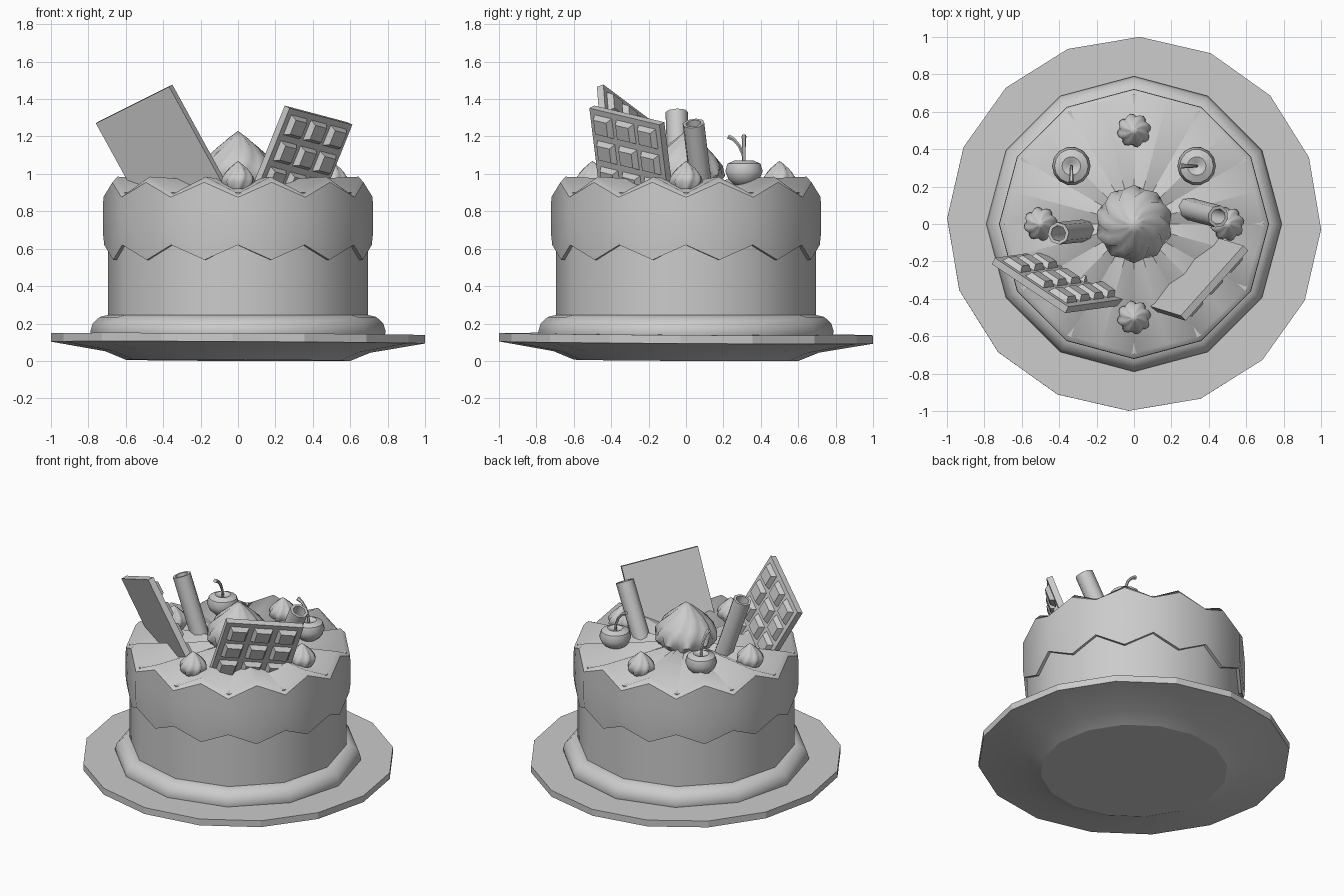
import bpy, bmesh
from math import sin, cos, pi, radians
from mathutils import Vector, Matrix, Euler

cube = bpy.data.objects.get("Cube")
if cube:
    bpy.data.objects.remove(cube, do_unlink=True)

GREY = (0.6, 0.6, 0.6, 1.0)
grey = bpy.data.materials.new("plain_grey")
grey.use_nodes = True
grey.diffuse_color = GREY
grey.node_tree.nodes["Principled BSDF"].inputs["Base Color"].default_value = GREY


def finish(bm, name, angle=40, matrix=None):
    """Turn a bmesh into a shaded object."""
    bmesh.ops.remove_doubles(bm, verts=bm.verts, dist=0.0005)
    bmesh.ops.recalc_face_normals(bm, faces=bm.faces)
    if matrix:
        bm.transform(matrix)
    mesh = bpy.data.meshes.new(name)
    bm.to_mesh(mesh)
    bm.free()
    mesh.materials.append(grey)
    obj = bpy.data.objects.new(name, mesh)
    bpy.context.collection.objects.link(obj)
    shade(obj, angle)
    return obj


def shade(obj, angle):
    bpy.ops.object.select_all(action='DESELECT')
    obj.select_set(True)
    bpy.context.view_layer.objects.active = obj
    bpy.ops.object.shade_smooth_by_angle(angle=radians(angle))


def lathe(name, profile, sides, shape=None, closed=False, angle=40, matrix=None):
    """Spin a profile; shape(i, a, r, z) may change the radius and height."""
    bm = bmesh.new()
    rings = []
    for k, (r, z) in enumerate(profile):
        ring = []
        for j in range(sides):
            a = 2 * pi * j / sides
            rr, zz = shape(k, a, r, z) if shape else (r, z)
            ring.append(bm.verts.new((rr * cos(a), rr * sin(a), zz)))
        rings.append(ring)
    pairs = list(zip(rings, rings[1:]))
    if closed:
        pairs.append((rings[-1], rings[0]))
    for low, high in pairs:
        for j in range(sides):
            n = (j + 1) % sides
            bm.faces.new((low[j], low[n], high[n], high[j]))
    return finish(bm, name, angle, matrix)


# Plate, very slightly tilted
lathe("plate",
      [(0, 0), (0.6, 0), (0.71, 0.045), (1, 0.095), (1, 0.14), (0, 0.14)], 16,
      angle=20,
      matrix=Matrix.Translation((0, 0, 0.003))
      @ Euler((-0.006, 0.005, radians(-1.7))).to_matrix().to_4x4())

# Piped ring around the foot of the cake
lathe("base_ring", [(0.69 + 0.1 * cos(t * pi / 6), 0.155 + 0.092 * sin(t * pi / 6))
                    for t in range(12)], 12, closed=True)

# Sponge body
lathe("cake_body", [(0, 0.13), (0.695, 0.13), (0.695, 0.9), (0, 0.9)], 12)

# Frosting: twelve-sided, with waves at the rim and the hem
WAVE = [0, 0.045, 0.04, 0.015, -0.02, -0.04, -0.04]


def frosting_wave(k, a, r, z):
    flat = r * cos(pi / 12) / cos(a % (pi / 6) - pi / 12)
    side = -1 if round(a / (pi / 12)) % 2 == 0 else 1
    return flat, z + side * WAVE[k]


lathe("frosting",
      [(0, 0.955), (0.69, 0.94), (0.72, 0.915), (0.722, 0.8),
       (0.722, 0.66), (0.715, 0.58), (0.66, 0.58)], 24, frosting_wave, angle=45)


# Piped cream swirls
def swirl(name, x, y, z, radius, height, lobes, twist):
    profile = [(0, 0), (0.75, 0), (1, 0.25), (0.95, 0.42), (0.8, 0.56),
               (0.55, 0.72), (0.25, 0.88), (0, 1)]

    def lobe(k, a, r, t):
        wave = abs(cos(lobes / 2 * (a - twist * t)))
        return radius * r * (0.82 + 0.2 * wave), height * t
    lathe(name, profile, lobes * 4, lobe, angle=50,
          matrix=Matrix.Translation((x, y, z)))


swirl("centre_cream", 0, 0, 0.91, 0.205, 0.32, 10, 1.2)
for place, x, y in (("front", 0, -0.5), ("back", 0, 0.5),
                    ("left", 0.5, 0), ("right", -0.5, 0)):
    swirl(place + "_cream", x, y, 0.92, 0.09, 0.15, 8, 0.8)


# Cherries with bent stems
def cherry(side, x, y, lean):
    lathe(side + "_cherry",
          [(0, 0.93), (0.045, 0.935), (0.085, 0.97), (0.103, 1.015),
           (0.09, 1.055), (0.05, 1.072), (0.02, 1.06), (0, 1.045)], 14,
          matrix=Matrix.Translation((x, y, 0)))
    curve = bpy.data.curves.new(side + "_cherry_stem", 'CURVE')
    curve.dimensions = '3D'
    curve.bevel_depth = 0.012
    curve.bevel_resolution = 1
    curve.use_fill_caps = True
    line = curve.splines.new('POLY')
    steps = [(0, 1.04, 0.7), (0.005, 1.1, 0.7), (0.025, 1.15, 0.8),
             (0.055, 1.185, 0.9), (0.085, 1.2, 1.2)]
    line.points.add(len(steps) - 1)
    for point, (out, z, thick) in zip(line.points, steps):
        point.co = (x + lean[0] * out, y + lean[1] * out, z, 1)
        point.radius = thick
    stem = bpy.data.objects.new(curve.name, curve)
    bpy.context.collection.objects.link(stem)
    curve.materials.append(grey)
    bpy.ops.object.select_all(action='DESELECT')
    stem.select_set(True)
    bpy.context.view_layer.objects.active = stem
    bpy.ops.object.convert(target='MESH')
    shade(bpy.context.view_layer.objects.active, 50)


cherry("left", 0.335, 0.31, (-1, 0))
cherry("right", -0.335, 0.31, (0, -1))


# Hollow wafer rolls
def wafer(name, bottom, top):
    bottom, top = Vector(bottom), Vector(top)
    axis = top - bottom
    h = axis.length
    turn = axis.to_track_quat('Z', 'Y').to_matrix().to_4x4()
    lathe(name, [(0.06, 0), (0.06, h), (0.042, h), (0.042, 0)], 8, closed=True,
          angle=50, matrix=Matrix.Translation(bottom) @ turn)


wafer("left_wafer_roll", (0.28, 0.085, 0.9), (0.45, 0.04, 1.27))
wafer("right_wafer_roll", (-0.26, -0.035, 0.9), (-0.405, -0.05, 1.33))


# Chocolate bars: a slab with raised, bevelled pieces on its inner face
def box(bm, x0, x1, y0, y1, z0, z1, taper=0):
    low = [bm.verts.new(p) for p in
           ((x0, y0, z0), (x1, y0, z0), (x1, y1, z0), (x0, y1, z0))]
    t = taper
    high = [bm.verts.new(p) for p in
            ((x0 + t, y0 + t, z1), (x1 - t, y0 + t, z1),
             (x1 - t, y1 - t, z1), (x0 + t, y1 - t, z1))]
    bm.faces.new(low[::-1])
    bm.faces.new(high)
    for j in range(4):
        n = (j + 1) % 4
        bm.faces.new((low[j], low[n], high[n], high[j]))


def chocolate(name, corner, across, down, flip):
    u = Vector(across).normalized()
    d = Vector(down)
    d = (d - u * d.dot(u)).normalized()
    n = u.cross(d) * flip
    width, length, slab = 0.51, 0.63, 0.04
    bm = bmesh.new()
    box(bm, 0, width, 0, length, 0, slab)
    cw, cl, gap = (width - 0.03) / 3, (length - 0.03) / 4, 0.016
    for i in range(3):
        for j in range(4):
            x, y = 0.015 + i * cw, 0.015 + j * cl
            box(bm, x + gap, x + cw - gap, y + gap, y + cl - gap,
                slab - 0.002, slab + 0.03, 0.018)
    frame = Matrix((u, d, n)).transposed().to_4x4()
    finish(bm, name, 20, Matrix.Translation(corner) @ frame)


chocolate("right_chocolate_bar", (-0.76, -0.215, 1.27),
          (0.39, -0.26, 0.195), (0.27, 0.04, -0.5), 1)
chocolate("left_chocolate_bar", (0.25, -0.49, 1.365),
          (0.34, 0.38, -0.09), (-0.15, 0.06, -0.4), -1)
